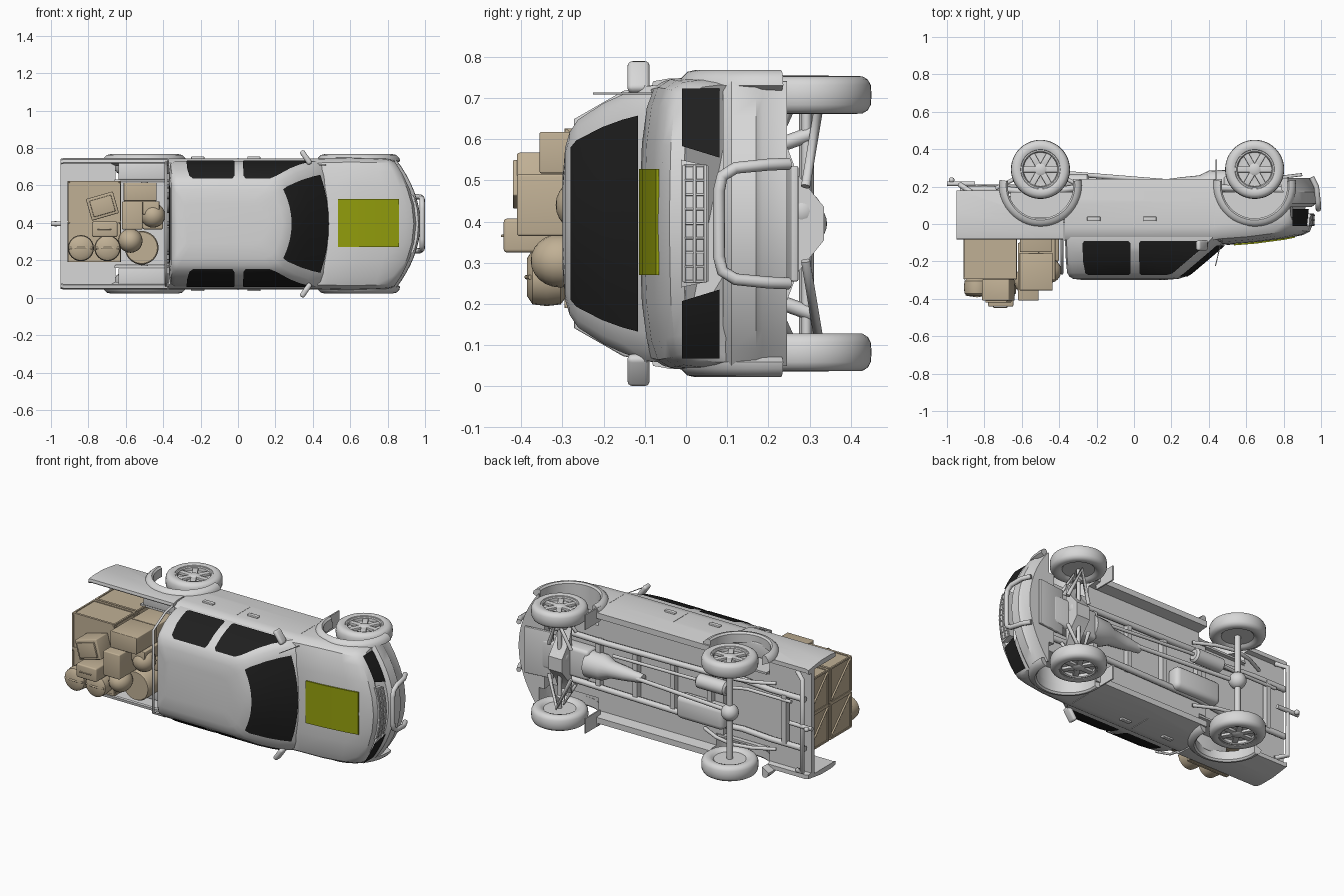
import bpy, bmesh, math
from mathutils import Vector, Matrix

if "Cube" in bpy.data.objects:
    bpy.data.objects.remove(bpy.data.objects["Cube"])

# Built upright (x forward, y left, z up), then rolled onto its side at the end
def material(name, c):
    m = bpy.data.materials.new(name)
    m.diffuse_color = (*c, 1)
    m.use_nodes = True
    m.node_tree.nodes["Principled BSDF"].inputs["Base Color"].default_value = m.diffuse_color
    return m

GREY = material("pale_grey", (0.68, 0.68, 0.68))
BLACK = material("black_glass", (0.014, 0.014, 0.014))
TAN = material("canvas_tan", (0.53, 0.435, 0.30))
GREEN = material("olive_green", (0.30, 0.35, 0.004))

def finish(name, bm, mat):
    bmesh.ops.recalc_face_normals(bm, faces=bm.faces)
    me = bpy.data.meshes.new(name)
    bm.to_mesh(me)
    bm.free()
    me.materials.append(mat)
    ob = bpy.data.objects.new(name, me)
    bpy.context.collection.objects.link(ob)
    return ob

def loft(name, rings, mat, closed=True):
    bm = bmesh.new()
    vs = [[bm.verts.new(p) for p in r] for r in rings]
    n = len(rings[0])
    for a, b in zip(vs, vs[1:]):
        for i in range(n if closed else n - 1):
            j = (i + 1) % n
            bm.faces.new((a[i], a[j], b[j], b[i]))
    if closed:
        bm.faces.new(vs[0])
        bm.faces.new(vs[-1])
    return finish(name, bm, mat)

def lathe(name, prof, loc, axis, mat=GREY, n=32):
    q = Vector(axis).to_track_quat('Z', 'Y')
    rings = [[Vector(loc) + q @ Vector((r * math.cos(2 * math.pi * k / n), r * math.sin(2 * math.pi * k / n), a))
              for k in range(n)] for r, a in prof]
    return loft(name, rings, mat)

def ball(name, loc, r, mat, squash=(1, 1, 1)):
    bm = bmesh.new()
    bmesh.ops.create_uvsphere(bm, u_segments=20, v_segments=12, radius=r,
                              matrix=Matrix.Translation(loc) @ Matrix.Diagonal((*squash, 1)))
    return finish(name, bm, mat)

def box(name, lo, hi, mat=GREY, bevel=0.0, turn=0.0, axis='Z'):
    lo, hi = Vector(lo), Vector(hi)
    bm = bmesh.new()
    bmesh.ops.create_cube(bm, size=1, matrix=Matrix.Translation((lo + hi) / 2) @ Matrix.Rotation(turn, 4, axis)
                          @ Matrix.Diagonal((*(hi - lo), 1)))
    if bevel:
        bmesh.ops.bevel(bm, geom=bm.edges[:], offset=bevel, segments=3, affect='EDGES', profile=0.5)
    return finish(name, bm, mat)

def tube(name, pts, r, mat=GREY):
    cu = bpy.data.curves.new(name, 'CURVE')
    cu.dimensions, cu.bevel_depth, cu.bevel_resolution, cu.use_fill_caps = '3D', r, 2, True
    sp = cu.splines.new('POLY')
    sp.points.add(len(pts) - 1)
    for p, c in zip(sp.points, pts):
        p.co = (*c, 1)
    cu.materials.append(mat)
    ob = bpy.data.objects.new(name, cu)
    bpy.context.collection.objects.link(ob)
    return ob

def interp(table, x, col):
    for a, b in zip(table, table[1:]):
        if x <= b[0]:
            t = max(0, (x - a[0]) / (b[0] - a[0]))
            return a[col] + t * (b[col] - a[col])
    return table[-1][col]

def mirrored(half):  # half outline, given as (width, other) from centre to centre
    return half + [(-w, h) for w, h in half[-2:0:-1]]

# Lower body and hood: x, bend, half width, centre height, shoulder height, sill height
BODY = [(-.372, 0, .35, .09, .085, -.24), (.42, 0, .35, .092, .085, -.24), (.50, .03, .352, .112, .078, -.24),
        (.65, .05, .355, .10, .068, -.20), (.80, .08, .352, .08, .052, -.18), (.90, .11, .348, .06, .036, -.18),
        (.94, .12, .342, .04, .018, -.18), (.955, .12, .336, .005, -.01, -.18)]
rings = []
for x, bend, wm, hc, hs, hb in BODY:
    half = [(0, hc), (.3 * wm, hc - .05 * (hc - hs)), (.55 * wm, hc - .15 * (hc - hs)), (.8 * wm, (hc + hs) / 2),
            (.93 * wm, hs), (.985 * wm, hs - .03), (wm, hs - .07), (wm, -.12), (.96 * wm, hb), (.86 * wm, hb),
            (.84 * wm, -.17), (0, -.17)]
    rings.append([(x - bend * (w / wm) ** 2, w, h) for w, h in mirrored(half)])
body = loft("lower_body", rings, GREY)

# Open pickup bed with flat floor and no tailgate
bed_half = [(0, -.12), (.322, -.12), (.322, .078), (.328, .083), (.345, .08), (.352, .04), (.352, -.06),
            (.335, -.18), (.31, -.18), (.305, -.15), (0, -.15)]
bed = loft("pickup_bed", [[(x, w * k, h) for w, h in mirrored(bed_half)] for x, k in
                          ((-.95, .985), (-.93, 1), (-.378, 1))], GREY)
bumper_plan = [(.975 - .13 * t * t, .345 * t) for t in [i / 8 for i in range(-8, 9)]] + [(.80, .35), (.80, -.35)]
bumper = loft("front_bumper", [[(x - d, w, h) for x, w in bumper_plan] for h, d in
                               ((-.09, .025), (-.11, .002), (-.17, 0), (-.185, .012), (-.245, .02))], GREY)

# Wheel openings
AXLES = (-.50, .645)
for x in AXLES:
    for s in (1, -1):
        cut = lathe("arch_cutter", [(.178, 0), (.178, .3)], (x, s * .22, -.205), (0, s, 0))
        for ob in (body, bed, bumper):
            md = ob.modifiers.new("arch", 'BOOLEAN')
            md.object, md.solver = cut, 'EXACT'
            bpy.context.view_layer.objects.active = ob
            bpy.ops.object.modifier_apply(modifier="arch")
        bpy.data.objects.remove(cut)
        # Flare around the opening
        rings = []
        for i in range(25):
            a = math.radians(-8 + 196 * i / 24)
            rings.append([(x + r * math.cos(a), s * w, -.205 + r * math.sin(a)) for r, w in
                          ((.175, .31), (.175, .362), (.184, .372), (.202, .368), (.218, .352), (.222, .335))])
        loft("wheel_arch_flare", rings, GREY)

# Cabin: height, rear x, front x, half width
CAB = [(.06, -.368, .53, .337), (.095, -.368, .50, .333), (.15, -.367, .437, .315), (.20, -.364, .378, .292),
       (.262, -.357, .305, .252), (.282, -.345, .272, .222), (.293, -.325, .24, .185), (.299, -.28, .17, .11)]
PLAN = ((0, 0), (.4, .012), (.8, .045), (.93, .065), (1, .10))
rings = []
for h, xr, xf, w in CAB:
    half = [(t * w, xf - d) for t, d in PLAN] + [(w, xr + .03), (.96 * w, xr + .008), (.85 * w, xr), (0, xr)]
    rings.append([(x, y, h) for y, x in mirrored(half)])
loft("cabin", rings, GREY)

# Windscreen and rear glass
rows = (.112, .15, .2, .262, .276)
loft("windscreen", [[(interp(CAB, h, 2) - .045 * (t / .8) ** 2 + .005, t * interp(CAB, h, 3), h + .004)
                     for t in (-.8, -.6, -.4, -.2, 0, .2, .4, .6, .8)] for h in rows], BLACK, False)
loft("rear_glass", [[(interp(CAB, h, 1) - .004, t * interp(CAB, h, 3), h) for t in (-.75, .75)]
                    for h in (.11, .15, .2, .255)], BLACK, False)

for s in (1, -1):
    # Side windows follow the lean of the cabin
    rear_rows = ((.088, -.265, -.03), (.10, -.275, -.02), (.15, -.274, -.02), (.2, -.272, -.02),
                 (.262, -.26, -.02), (.272, -.24, -.03))
    front_rows = ((.088, .035, .36), (.10, .028, .395), (.115, .028, .385), (.15, .028, .337), (.2, .028, .278),
                  (.262, .03, .205), (.272, .04, .17))
    for name, spans in (("rear_side_window", rear_rows), ("front_side_window", front_rows)):
        loft(name, [[(x, s * (interp(CAB, h, 3) + .005), h + .002) for x in (a, b)] for h, a, b in spans], BLACK, False)
    # Headlights wrap round the nose
    loft("headlight", [[(.962 - .12 * (w / .336) ** 2, s * w, h) for w in
                        [w0 + (.327 - w0) * i / 8 for i in range(9)]] for h, w0 in ((.010, .188), (-.081, .16))],
         BLACK, False)
    # Door mirrors, handles, seams and flaps
    box("door_mirror", (.349, s * .355 - .043, .088), (.377, s * .355 + .043, .142), GREY, .012, s * .6)
    tube("mirror_arm", [(.41, s * .31, .085), (.38, s * .335, .10)], .009)
    for x in (-.215, .085):
        box("door_handle", (x - .035, s * .352 - .008, -.04), (x + .035, s * .352 + .008, -.015), GREY, .004)
    box("front_mud_flap", (.435, s * .315 - .045, -.345), (.443, s * .315 + .045, -.2))
    for x in (0, .43):
        box("door_seam", (x - .0015, s * .35 - .004, -.12), (x + .0015, s * .35 + .0015, .015))
    box("bed_wheel_box", (-.64, s * .28 - .045, -.035), (-.378, s * .28 + .045, .0), GREY, .008)
    box("wheel_box_wall", (-.66, s * .23 - .006, -.17), (-.33, s * .23 + .006, -.006))
    tube("chassis_rail", [(-.93, s * .15, -.185), (-.7, s * .15, -.185), (-.5, s * .15, -.165),
                          (-.3, s * .15, -.195), (.4, s * .14, -.195), (.88, s * .14, -.18)], .018)
    tube("leaf_spring", [(-.74, s * .2, -.19), (-.62, s * .2, -.25), (-.5, s * .2, -.275), (-.38, s * .2, -.25),
                         (-.26, s * .2, -.19)], .011)
    # Front suspension
    tube("lower_arm", [(.57, s * .09, -.29), (.645, s * .27, -.32), (.72, s * .09, -.29)], .012)
    tube("upper_arm", [(.60, s * .16, -.2), (.645, s * .27, -.25), (.69, s * .16, -.2)], .01)
    tube("damper", [(.645, s * .22, -.31), (.645, s * .17, -.17)], .018)
    # Wheels
    for x in AXLES:
        c, ax = (x, s * .312, -.292), (0, s, 0)
        lathe("tyre", [(.09, -.03), (.102, -.041), (.118, -.046), (.136, -.045), (.149, -.037), (.156, -.024),
                       (.158, 0), (.156, .024), (.149, .037), (.136, .045), (.118, .046), (.106, .042), (.099, .03),
                       (.095, .01)], c, ax, n=48)
        lathe("rim_dish", [(.097, -.03), (.097, .018), (.06, .014), (.03, .022)], c, ax)
        lathe("rim_lip", [(.09, .010), (.092, .034), (.097, .039), (.105, .039), (.107, .01)], c, ax)
        lathe("hub", [(.032, 0), (.032, .032), (.02, .038)], c, ax, n=18)
        for k in range(6):
            a = k * math.pi / 3
            p = Vector((x + .06 * math.cos(a), s * .336, -.292 + .06 * math.sin(a)))
            box("wheel_spoke", p - Vector((.035, .008, .016)), p + Vector((.035, .008, .016)), GREY, .003, -a, 'Y')
tube("antenna", [(.47, .315, .08), (.435, .315, .225)], .0025)

# Hood panel
xs = [.535, .60, .65, .72, .80, .86]
loft("hood_panel", [[(x, w, interp(BODY, x, 3) + dz) for w, dz in ((-.125, -.003), (-.125, .005), (.132, .005),
                                                                   (.132, -.003))] for x in xs], GREEN)

# Grille and bull bar
loft("grille_back", [[(.962 - .12 * (w / .336) ** 2 - d, w, h) for d, w in
                      [(0, k * t) for t in (-1, -.5, 0, .5, 1)] + [(.03, k), (.03, -k)]]
                     for h, k in ((.012, .155), (-.055, .14))], GREY)
for i in range(3):
    tube("grille_slat", [(.964 - .12 * (w / .336) ** 2, w, .005 - .026 * i) for w in (-.14, -.07, 0, .07, .14)], .004)
for i in range(9):
    w = -.14 + .035 * i
    tube("grille_post", [(.963 - .12 * (w / .336) ** 2, w, .005), (.963 - .12 * (w / .336) ** 2, w, -.05)], .003)
tube("bull_bar", [(.95, -.145, -.25), (.975, -.143, -.2), (.984, -.135, -.12), (.985, -.115, -.088), (.985, -.08, -.08),
                  (.985, .08, -.08), (.985, .115, -.088), (.984, .135, -.12), (.975, .143, -.2), (.95, .145, -.25)], .0145)

# Headboard hoop and rear bar with hitch
tube("bed_hoop", [(-.385, -.335, .05), (-.385, -.315, .15), (-.385, -.25, .265), (-.385, .25, .265),
                  (-.385, .315, .15), (-.385, .335, .05)], .007)
tube("rear_bar", [(-.87, -.3, -.17), (-.93, -.28, -.21), (-.93, .28, -.21), (-.87, .3, -.17)], .014)
tube("tow_hitch", [(-.85, 0, -.215), (-1.0, 0, -.215)], .013)
ball("hitch_ball", (-.975, 0, -.235), .015, GREY)

# Underbody running gear
for x in (-.8, -.3, -.05, .2, .45):
    box("cross_member", (x - .015, -.15, -.205), (x + .015, .15, -.17))
tube("rear_axle", [(-.5, -.28, -.292), (-.5, .28, -.292)], .018)
ball("rear_differential", (-.5, 0, -.292), .05, GREY)
tube("drive_shaft", [(-.48, 0, -.28), (.2, 0, -.225)], .013)
lathe("gearbox", [(.025, -.16), (.04, -.05), (.05, .05), (.075, .1), (.08, .2)], (.3, 0, -.21), (1, 0, 0), n=20)
lathe("muffler", [(.03, -.1), (.042, -.09), (.042, .09), (.03, .1)], (-.34, .1, -.225), (1, 0, 0), n=20)
tube("exhaust_pipe", [(.35, .08, -.2), (-.2, .1, -.225), (-.45, .11, -.22), (-.55, .12, -.2), (-.85, .12, -.2)], .01)
box("fuel_tank", (-.42, -.16, -.25), (-.10, -.02, -.16), GREY, .03)
ball("front_differential", (.645, .03, -.28), .05, GREY)
tube("front_axle", [(.645, -.28, -.292), (.645, .28, -.292)], .012)
loft("front_cross_member", [[(x, w, h) for w, h in ((-.2, -.24), (-.12, -.27), (-.04, -.335), (.04, -.335),
                                                    (.12, -.27), (.2, -.24))] for x in (.60, .69)], GREY)
box("engine_sump", (.48, -.09, -.26), (.80, .09, -.16), GREY, .02)
box("skid_plate", (.72, -.14, -.262), (.90, .14, -.245), GREY, .004, .12, 'Y')

# Cargo: braced crates
def crate(lo, hi):
    box("crate", lo, hi, TAN)
    (x0, y0, z0), (x1, y1, z1) = lo, hi
    t, e = .014, .005
    for x in (x0, x1):
        for y in (y0, y1):
            box("crate_post", (x - e, y - e, z0), (x + e, y + e, z1), TAN)
        for z in (z0 + e, z1 - e):
            box("crate_rail", (x - e, y0, z - t / 2), (x + e, y1, z + t / 2), TAN)
        tube("crate_brace", [(x, y0, z0), (x, y1, z1)], .007, TAN)
    for y in (y0, y1):
        for z in (z0 + e, z1 - e):
            box("crate_rail", (x0, y - e, z - t / 2), (x1, y + e, z + t / 2), TAN)

for z0, z1 in ((-.12, .075), (.085, .292)):
    for y0, y1 in ((-.20, .008), (.018, .225)):
        crate((-.905, y0, z0), (-.632, y1, z1))

# Cargo: boxes, rolls, drum and sacks
box("front_box_low", (-.61, .02, -.12), (-.44, .22, .15), TAN, .004)
box("front_box_high", (-.612, .122, .155), (-.435, .222, .355), TAN, .004)
box("middle_box", (-.62, -.03, .10), (-.51, .12, .41), TAN, .006)
box("middle_side_box", (-.51, .05, -.1), (-.42, .12, .30), TAN, .004)
box("tilted_case", (-.80, .035, .295), (-.65, .155, .41), TAN, .006, .28)
box("tilted_case_lid", (-.785, .05, .405), (-.665, .14, .42), TAN, .004, .28)
box("top_case", (-.78, -.07, .295), (-.645, .012, .442), TAN, .008)
tube("case_handle", [(-.75, -.03, .44), (-.75, -.03, .447), (-.68, -.03, .447), (-.68, -.03, .44)], .003, TAN)
for x in (-.84, -.698):
    lathe("duffel_roll", [(.05, 0), (.066, .012), (.07, .045), (.066, .08), (.045, .094)], (x, -.13, .292), (0, 0, 1),
          TAN, 24)
    tube("duffel_strap", [(x - .06, -.13, .377), (x, -.13, .386), (x + .06, -.13, .377)], .006, TAN)
lathe("drum", [(.085, 0), (.09, .01), (.09, .36), (.084, .37)], (-.515, -.128, -.12), (0, 0, 1), TAN)
ball("round_sack", (-.575, -.09, .305), .065, TAN, (1, 1, 1.1))
ball("front_sack", (-.455, .045, .25), .066, TAN)
box("sack_base", (-.51, -.03, -.12), (-.40, .05, .20), TAN, .01)

# Smooth shading, then roll everything onto its side
bpy.ops.object.select_all(action='DESELECT')
for ob in bpy.data.objects:
    if ob.type == 'MESH':
        ob.select_set(True)
        bpy.context.view_layer.objects.active = ob
bpy.ops.object.shade_smooth_by_angle(angle=math.radians(35))
ROLL = Matrix.Translation((0, 0, .395)) @ Matrix.Rotation(math.pi / 2, 4, 'X')
for ob in bpy.data.objects:
    ob.data.transform(ROLL)
